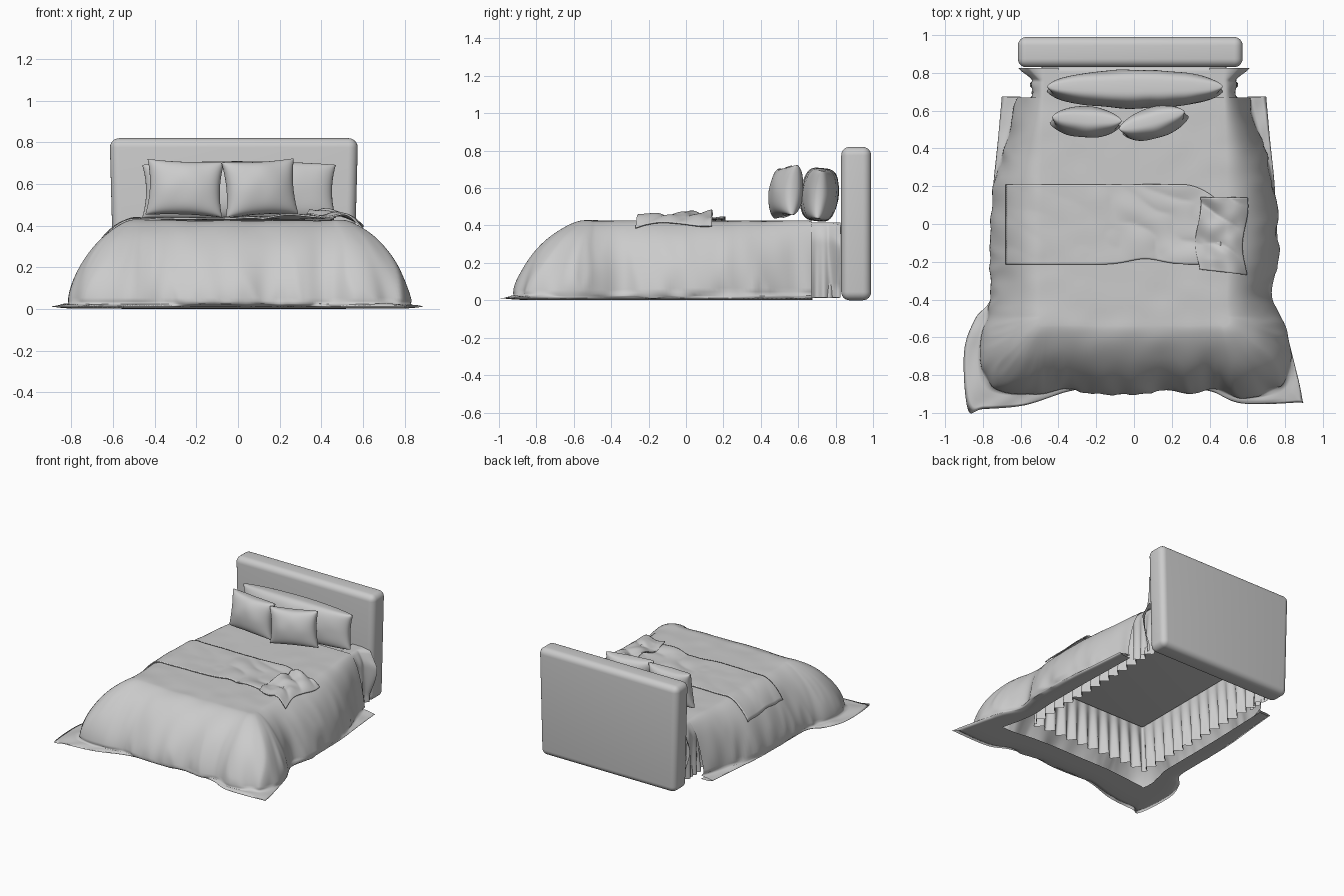
import bpy, bmesh, math
from mathutils import Vector, noise
from mathutils.bvhtree import BVHTree

if "Cube" in bpy.data.objects:
    bpy.data.objects.remove(bpy.data.objects["Cube"])


def finish(name, bm):
    for f in bm.faces:
        f.smooth = True
    me = bpy.data.meshes.new(name)
    bm.to_mesh(me)
    bm.free()
    ob = bpy.data.objects.new(name, me)
    bpy.context.collection.objects.link(ob)
    return ob


def grid(name, nu, nv, *fns, thick=0.0):
    """Smooth sheet(s) from functions of (u, v) in 0..1, welded together."""
    bm = bmesh.new()
    for fn in fns:
        rows = [[bm.verts.new(fn(i / nu, j / nv)) for j in range(nv + 1)] for i in range(nu + 1)]
        for i in range(nu):
            for j in range(nv):
                bm.faces.new((rows[i][j], rows[i + 1][j], rows[i + 1][j + 1], rows[i][j + 1]))
    bmesh.ops.remove_doubles(bm, verts=bm.verts, dist=0.0004)
    bmesh.ops.recalc_face_normals(bm, faces=bm.faces)
    ob = finish(name, bm)
    if thick:
        ob.modifiers.new("thickness", 'SOLIDIFY').thickness = thick
    return ob


def box(name, lo, hi, bevel, segs=6):
    bm = bmesh.new()
    bmesh.ops.create_cube(bm, size=1)
    lo, hi = Vector(lo), Vector(hi)
    for v in bm.verts:
        v.co = Vector([lo[k] + (v.co[k] + 0.5) * (hi[k] - lo[k]) for k in range(3)])
    bmesh.ops.bevel(bm, geom=bm.edges[:], offset=bevel, segments=segs, profile=0.5, affect='EDGES')
    return finish(name, bm)


def clamp(a, lo, hi):
    return max(lo, min(hi, a))


def lerp(a, b, t):
    return a + (b - a) * t


def spline(pts, t):
    """Catmull-Rom sample through a list of vectors."""
    n = len(pts) - 1
    i = min(int(t * n), n - 1)
    f = t * n - i
    p0, p1, p2, p3 = (pts[clamp(k, 0, n)] for k in (i - 1, i, i + 1, i + 2))
    return 0.5 * (2 * p1 + (p2 - p0) * f + (2 * p0 - 5 * p1 + 4 * p2 - p3) * f * f
                  + (3 * p1 - p0 - 3 * p2 + p3) * f ** 3)


# Headboard (slightly narrower at the foot) and mattress
headboard = box("headboard", (-0.615, 0.83, 0), (0.575, 0.99, 0.82), 0.045)
for v in headboard.data.vertices:
    v.co.x = -0.02 + (v.co.x + 0.02) * (0.965 + 0.035 * clamp(v.co.z / 0.78, 0, 1))
box("mattress", (-0.5, -0.5, 0.345), (0.5, 0.835, 0.41), 0.028)

# Duvet: drape outline (x, y) and floor hem outline (x, y), left back to right back
side = [(.60, .67, .70, .675), (.67, .45, .72, .45), (.73, .25, .745, .2), (.755, 0, .75, 0), (.76, -.2, .75, -.2)]
front = [(-.75, -.36, -.76, -.40), (-.78, -.48, -.84, -.5), (-.81, -.62, -.9, -.68), (-.80, -.79, -.88, -.98),
         (-.70, -.88, -.80, -.98), (-.52, -.89, -.58, -.96), (-.34, -.87, -.36, -.89), (-.22, -.895, -.22, -.87),
         (0, -.90, 0, -.87), (.17, -.88, .17, -.86), (.3, -.90, .3, -.87), (.42, -.87, .42, -.89),
         (.56, -.92, .57, -.95), (.72, -.89, .86, -.945), (.81, -.81, .89, -.92), (.83, -.70, .83, -.66),
         (.80, -.55, .79, -.53), (.73, -.38, .72, -.38)]
stations = [(-a, b, -c, d) for a, b, c, d in side] + front + side[::-1]
DRAPE = [Vector((a, b, 0.025)) for a, b, c, d in stations]
HEM = [Vector((c, d, 0.012)) for a, b, c, d in stations]


def duvet_point(u, v):
    b, h = spline(DRAPE, u), spline(HEM, u)
    t = Vector((clamp(b.x, -0.46, 0.46), clamp(b.y, -0.49, 0.67), 0))
    t = t + (b - t) * 0.12
    t.z = 0.425
    if v < 0.3:                                    # flat top
        c = Vector((0, clamp(t.y, -0.2, 0.67), 0.425))
        p = lerp(c, t, v / 0.3)
        p.z += 0.006 * noise.noise(p * 7) * (v / 0.3)
        return p
    if v < 0.8:                                    # rounded fall to the floor
        a = (v - 0.3) / 0.5 * math.pi / 2
        e = lerp(1.6, 1.85, clamp((b.y + 0.5) / 0.5, 0, 1))
        s, k = max(0, math.sin(a)) ** (2 / e), max(0, math.cos(a)) ** (2 / e)
        p = lerp(t, b, s)
        p.z = lerp(0.025, 0.425, k)
        out = b - t
        out.z = 0
        out.normalize()
        w = noise.noise(Vector((b.x * 7, b.y * 7, p.z * 3))) - 1.1 * abs(noise.noise(Vector((b.x * 9, b.y * 9, 4 + p.z * 3)))) + 0.3
        p += out * 0.045 * w * s * (1 - k) * (1 - 0.5 * s)
        p.z += 0.006 * noise.noise(p * 7) * (1 - s)
        return p
    if v < 0.9:                                    # hem lying on the floor
        f = (v - 0.8) / 0.1
        p = lerp(b, h, f)
        p.z = lerp(0.025, 0.012, f) + 0.012 * math.sin(math.pi * f) * noise.noise(p * 9)
        return p
    f = (v - 0.9) / 0.1                            # turned under
    p = lerp(h, Vector((clamp(h.x, -0.56, 0.56), clamp(h.y, -0.54, 0.68), 0)), 0.7 * f)
    p.z = 0.012 - 0.01 * min(1, f * 3)
    return p


duvet = grid("duvet", 270, 50, duvet_point)
tree = BVHTree.FromPolygons([v.co for v in duvet.data.vertices], [tuple(p.vertices) for p in duvet.data.polygons])


def duvet_height(x, y):
    hit = tree.ray_cast(Vector((x, y, 2)), Vector((0, 0, -1)))[0]
    return hit.z if hit else 0.0


# Throw blanket lying across the duvet, with a crumpled end
def throw_point(u, v):
    x = lerp(-0.68, 0.46, u)
    k = clamp((x - 0.25) / 0.2, 0, 1)
    y = lerp(-0.215 + 0.03 * math.exp(-(x / 0.12 - 0.5) ** 2), 0.21 - 0.09 * k * k, v)
    r = clamp((x + 0.3) / 0.5, 0.1, 1)
    z = duvet_height(x, y) + 0.012 + 0.03 * r * abs(noise.noise(Vector((x * 5 + y * 4, y * 5 - x * 2, 3))))
    return Vector((x, y, z))


def crumple_point(u, v):
    x0, y = lerp(0.34, 0.59, u), lerp(-0.24, 0.14, v)
    x = x0 + 0.015 * math.sin(y * 16)
    y -= 0.03 * u * (1 - v)
    n = abs(noise.noise(Vector((x0 * 5, y * 6 + x0 * 4, 1)))) + 0.2 * noise.noise(Vector((x0 * 10, y * 11, 5)))
    return Vector((x, y, duvet_height(x, y) + 0.022 + 0.06 * n * (1 - u ** 3)))


grid("throw_blanket", 90, 40, throw_point, thick=0.008)
grid("throw_blanket_fold", 40, 50, crumple_point, thick=0.008)


# Pleated bed skirt around three sides
def skirt_point(u, v):
    path = [Vector((-0.52, 0.82, 0)), Vector((-0.52, -0.5, 0)), Vector((0.52, -0.5, 0)), Vector((0.52, 0.82, 0))]
    d = u * 3.68
    i, s = (0, d / 1.32) if d < 1.32 else (1, (d - 1.32) / 1.04) if d < 2.36 else (2, (d - 2.36) / 1.32)
    p = lerp(path[i], path[i + 1], min(s, 1))
    n = (Vector((-1, 0, 0)), Vector((0, -1, 0)), Vector((1, 0, 0)))[i]
    p += n * 0.024 * math.sin(d * 2 * math.pi / 0.1) * (0.1 + 0.9 * v)
    p.x *= lerp(0.955, 1.0, v)
    p.z = lerp(0.365, 0.012, v)
    return p


grid("bed_skirt", 420, 8, skirt_point)


# Sheet falling over the mattress beside the headboard
def sheet_point(sign):
    def fn(u, v):
        y = lerp(0.64, 0.825, u)
        wing = 0.07 * clamp((u - 0.65) / 0.35, 0, 1) * math.sin(math.pi * min(1, v * 1.1))
        if v < 0.25:
            x, z = lerp(0.40, 0.49, v / 0.25), 0.417
        else:
            f = (v - 0.25) / 0.75
            x = 0.49 + 0.05 * math.sin(min(1, f * 3) * math.pi / 2) + 0.012 * math.sin(u * 15) * f + wing
            z = lerp(0.417, 0.015, f ** 1.2) - 0.06 * u ** 4 * (1 - f) * min(1, f * 6)
        return Vector((sign * x, y, z))
    return fn


grid("left_sheet_drape", 30, 30, sheet_point(-1))
grid("right_sheet_drape", 30, 30, sheet_point(1))


# Pillows: two puffed faces welded along a pinched seam
def pillow(name, w, h, t, loc, rot, pinch_x, pinch_z, soft):
    def face(sign):
        def fn(u, v):
            a, b = math.sin((u - 0.5) * math.pi), math.sin((v - 0.5) * math.pi)
            puff = max(0, 1 - a * a) ** 0.42 * max(0, 1 - b * b) ** soft
            x = w / 2 * a * (1 - pinch_x * (1 - b * b))
            z = h / 2 * b * (1 - pinch_z * (1 - a * a))
            wr = 0.008 * noise.noise(Vector((x * 9, z * 9, w * 10 + sign))) * puff
            return Vector((x, sign * (t / 2 * puff + wr), z))
        return fn
    ob = grid(name, 36, 36, face(-1), face(1))
    ob.location = loc
    ob.rotation_euler = [math.radians(r) for r in rot]


pillow("long_pillow", 0.93, 0.255, 0.20, (0.005, 0.715, 0.565), (-6, 0, 0), 0.04, -0.12, 0.27)
pillow("left_cushion", 0.37, 0.27, 0.16, (-0.255, 0.54, 0.58), (-7, 2, -3), 0.09, 0.07, 0.33)
pillow("right_cushion", 0.36, 0.27, 0.16, (0.105, 0.535, 0.58), (-7, -3, 15), 0.09, 0.07, 0.33)
